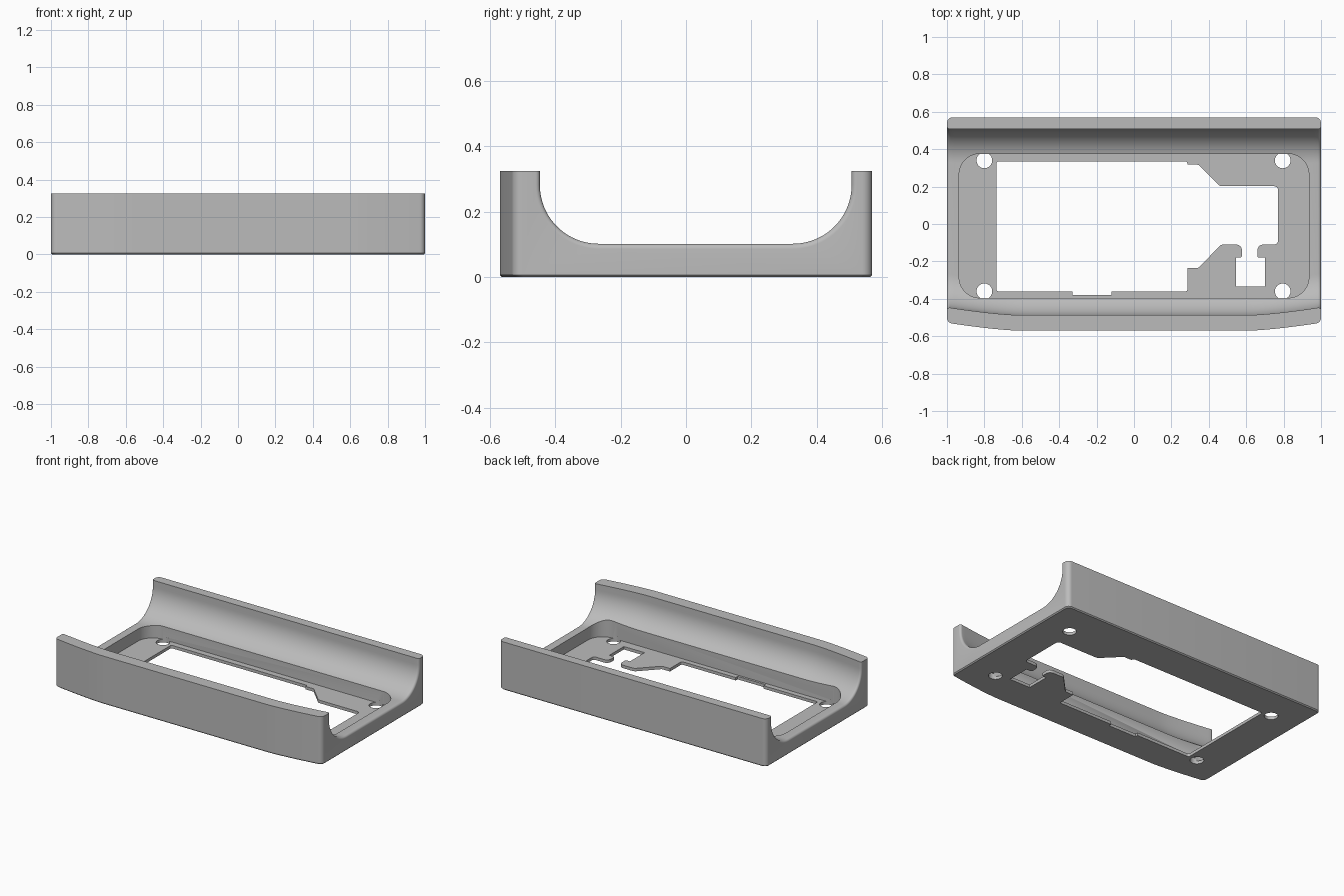
import bpy, bmesh
from math import sin, cos, pi, sqrt, radians
from mathutils import Vector

if "Cube" in bpy.data.objects:
    bpy.data.objects.remove(bpy.data.objects["Cube"])

HEIGHT, RIM, FLOOR = 0.325, 0.102, 0.02
FILLET, SCOOP_R = 0.016, 0.18

grey = bpy.data.materials.new("plain_grey")
grey.use_nodes = True
colour = (0.5, 0.5, 0.5, 1)
grey.diffuse_color = colour
grey.node_tree.nodes["Principled BSDF"].inputs["Base Color"].default_value = colour


def loft(name, rings):
    """Closed solid through rings of equal point count."""
    bm = bmesh.new()
    rows = [[bm.verts.new(p) for p in ring] for ring in rings]
    n = len(rows[0])
    for a, b in zip(rows, rows[1:]):
        for i in range(n):
            j = (i + 1) % n
            bm.faces.new((a[i], a[j], b[j], b[i]))
    bm.faces.new(rows[0])
    bm.faces.new(rows[-1])
    bmesh.ops.recalc_face_normals(bm, faces=bm.faces)
    mesh = bpy.data.meshes.new(name)
    bm.to_mesh(mesh)
    bm.free()
    mesh.materials.append(grey)
    obj = bpy.data.objects.new(name, mesh)
    bpy.context.collection.objects.link(obj)
    return obj


def rounded(corners, steps=6):
    """Round each (x, y, radius) corner of a polygon."""
    out = []
    for i, (x, y, r) in enumerate(corners):
        p = Vector((x, y))
        if r == 0:
            out.append(p)
            continue
        a = (Vector(corners[i - 1][:2]) - p).normalized()
        b = (Vector(corners[(i + 1) % len(corners)][:2]) - p).normalized()
        half = a.angle(b) / 2
        centre = p + (a + b).normalized() * (r / sin(half))
        start = p + a * (r * cos(half) / sin(half)) - centre
        end = p + b * (r * cos(half) / sin(half)) - centre
        for k in range(steps + 1):
            t = k / steps
            out.append(centre + start.lerp(end, t).normalized() * r)
    return out


def prism(name, points, levels):
    """Stack a plan outline at (z, inset) levels."""
    return loft(name, [[(p.x * (1 - s), p.y * (1 - s * 1.7), z) for p in points]
                       for z, s in levels])


def front(x):
    """Outer front face line, swept back toward both ends."""
    t = max(0, (abs(x) - 0.62) / 0.38)
    return -0.57 + 0.042 * min(t, 1) ** 1.4


# Body block with bowed front and a small chamfer underneath
xs = [-0.96 + 1.92 * i / 48 for i in range(49)]
outline = [(-1, front(1), 0.03)] + [(x, front(x), 0) for x in xs]
outline += [(1, front(1), 0.03), (1, 0.57, 0.03), (-1, 0.57, 0.03)]
body = prism("cradle_body", rounded(outline), [(0, 0.007), (0.007, 0), (HEIGHT, 0)])


# Lengthwise scoop between the two arms, flared at the open ends
def scoop_ring(x):
    e = min(max(0, abs(x) - (1 - FILLET)), FILLET)
    d = FILLET - sqrt(FILLET ** 2 - e ** 2)
    cz, r = RIM + SCOOP_R, SCOOP_R + d
    yf, yb = front(x) + 0.083 + SCOOP_R, 0.507 - SCOOP_R
    arc = [pi / 2 * k / 20 for k in range(21)]
    ring = [(x, yf - r, 0.5)]
    ring += [(x, yf - r * cos(a), cz - r * sin(a)) for a in arc]
    ring += [(x, yb + r * sin(a), cz - r * cos(a)) for a in arc]
    return ring + [(x, yb + r, 0.5)]


ends = [1 - FILLET + FILLET * sin(pi / 2 * k / 6) for k in range(7)] + [1.05]
stations = [-x for x in reversed(ends)] + xs + ends
cutters = [loft("scoop_cutter", [scoop_ring(x) for x in stations])]

# Pocket down to the thin floor
pocket = rounded([(-0.935, -0.395, 0.11), (0.935, -0.395, 0.11),
                  (0.935, 0.375, 0.11), (-0.935, 0.375, 0.11)], 12)
cutters.append(prism("pocket_cutter", pocket, [(FLOOR, 0), (0.25, 0)]))

# Stepped opening with a keyed slot
opening = [(-0.735, 0.335, 0.01), (-0.735, -0.36, 0.01), (-0.33, -0.36, 0),
           (-0.33, -0.38, 0), (-0.12, -0.38, 0), (-0.12, -0.36, 0),
           (0.285, -0.36, 0.01), (0.285, -0.235, 0), (0.345, -0.235, 0.02),
           (0.465, -0.11, 0.03), (0.577, -0.11, 0.03), (0.577, -0.18, 0.01),
           (0.545, -0.18, 0), (0.545, -0.335, 0), (0.7, -0.335, 0),
           (0.7, -0.18, 0), (0.66, -0.18, 0.01), (0.66, -0.11, 0.03),
           (0.77, -0.11, 0.02), (0.77, 0.202, 0.02), (0.46, 0.202, 0.03),
           (0.345, 0.317, 0.02), (0.285, 0.317, 0), (0.285, 0.335, 0.01)]
cutters.append(prism("opening_cutter", rounded(opening), [(-0.05, 0), (0.06, 0)]))

# Four screw holes
for x in (-0.8, 0.795):
    for y in (-0.36, 0.34):
        circle = [Vector((x + 0.042 * cos(pi * k / 16), y + 0.042 * sin(pi * k / 16)))
                  for k in range(32)]
        cutters.append(prism("hole_cutter", circle, [(-0.05, 0), (0.04, 0)]))

# Carve the body, then drop the cutters
bpy.ops.object.select_all(action="DESELECT")
body.select_set(True)
bpy.context.view_layer.objects.active = body
for cutter in cutters:
    cutter.hide_render = True
    mod = body.modifiers.new(cutter.name, "BOOLEAN")
    mod.operation, mod.solver, mod.object = "DIFFERENCE", "EXACT", cutter
    bpy.ops.object.modifier_apply(modifier=mod.name)
    bpy.data.objects.remove(cutter)
bpy.ops.object.shade_smooth_by_angle(angle=radians(30))
